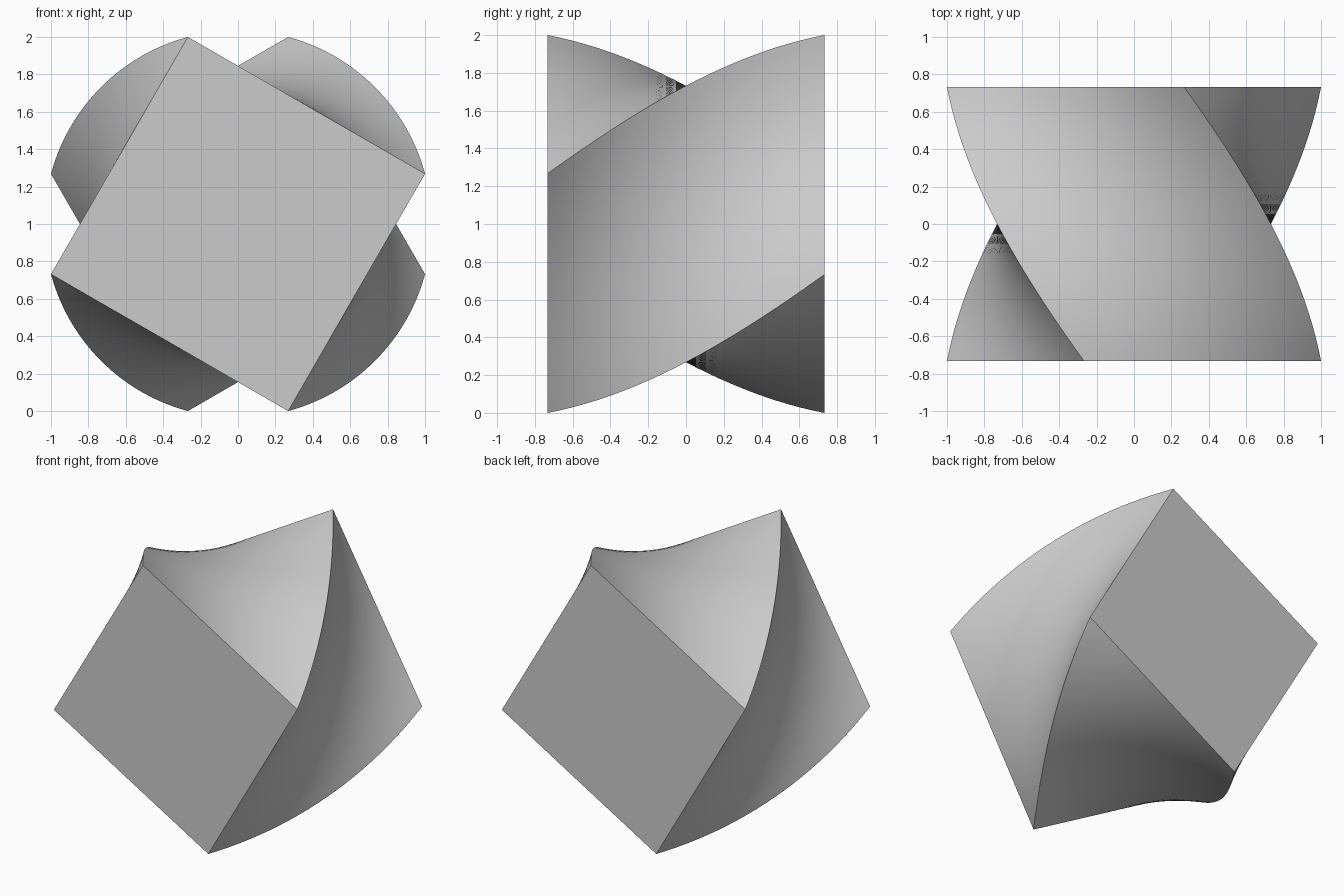
import bpy, bmesh, math
from mathutils import Matrix, Vector

if "Cube" in bpy.data.objects:
    bpy.data.objects.remove(bpy.data.objects["Cube"])

SIDE = 1.464             # cube edge length
TWIST = math.radians(60) # total twist, front to back
CUTS = 23

# Cube with every face divided into a grid
bm = bmesh.new()
bmesh.ops.create_cube(bm, size=SIDE)
bmesh.ops.subdivide_edges(bm, edges=bm.edges[:], cuts=CUTS, use_grid_fill=True)

# Twist around the y axis: square to the axes in the middle, +-30 degrees at the ends
for v in bm.verts:
    angle = -TWIST * v.co.y / SIDE
    v.co = Matrix.Rotation(angle, 3, 'Y') @ v.co + Vector((0, 0, 1))
bmesh.ops.recalc_face_normals(bm, faces=bm.faces[:])

mesh = bpy.data.meshes.new("twisted_cube")
bm.to_mesh(mesh)
bm.free()
cube = bpy.data.objects.new("twisted_cube", mesh)
bpy.context.collection.objects.link(cube)

# Smooth sides, sharp edges
bpy.context.view_layer.objects.active = cube
cube.select_set(True)
bpy.ops.object.shade_smooth_by_angle(angle=math.radians(30))
